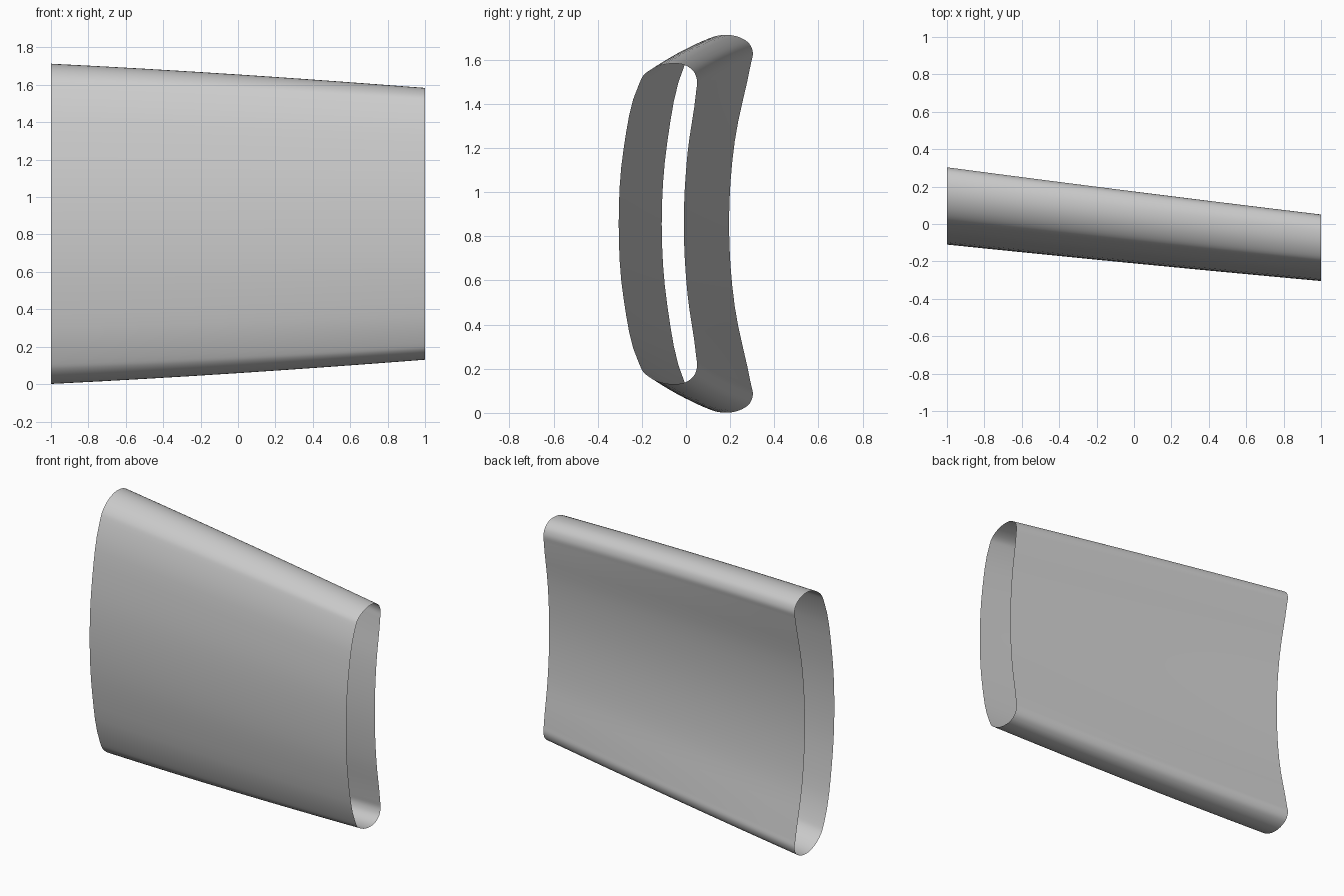
import bpy, bmesh
from mathutils import Vector

if "Cube" in bpy.data.objects:
    bpy.data.objects.remove(bpy.data.objects["Cube"])

MID_Z = 0.857
STEPS = 8      # rings along the length
SUB = 4        # curve samples per profile span

# Upper half profiles (y, height above mid), from front wall over the rim to back wall
wide_end = [(-0.11, 0), (-0.084, 0.375), (-0.004, 0.725), (0.02, 0.775), (0.08, 0.828),
            (0.17, 0.856), (0.25, 0.842), (0.288, 0.815), (0.303, 0.775), (0.295, 0.73),
            (0.221, 0.375), (0.195, 0)]
narrow_end = [(-0.305, 0), (-0.282, 0.345), (-0.212, 0.635), (-0.193, 0.672), (-0.145, 0.706),
              (-0.07, 0.726), (0.0, 0.717), (0.035, 0.69), (0.05, 0.65), (0.046, 0.60),
              (0.007, 0.32), (-0.01, 0)]


def closed_profile(half):
    """Mirror the half profile and smooth it with a Catmull-Rom curve."""
    pts = [Vector(p) for p in half]
    pts += [Vector((p.x, -p.y)) for p in reversed(pts[1:-1])]
    n, out = len(pts), []
    for i in range(n):
        a, b, c, d = (pts[(i + k) % n] for k in (-1, 0, 1, 2))
        # chord-limited tangents keep the tight corners clean
        l0, l1, l2 = (b - a).length, (c - b).length, (d - c).length
        m1 = ((b - a) / l0 * l1 + (c - b) / l1 * l0) / (l0 + l1) * l1
        m2 = ((c - b) / l1 * l2 + (d - c) / l2 * l1) / (l1 + l2) * l1
        for k in range(SUB):
            t = k / SUB
            out.append(b * (2*t**3 - 3*t**2 + 1) + m1 * (t**3 - 2*t**2 + t)
                       + c * (3*t**2 - 2*t**3) + m2 * (t**3 - t**2))
    return out


# Open-ended curved sleeve lofted between the two profiles
A, B = closed_profile(wide_end), closed_profile(narrow_end)
bm = bmesh.new()
rings = []
for s in range(STEPS + 1):
    t = s / STEPS
    bulge = 4 * t * (1 - t)
    ring = []
    for a, b in zip(A, B):
        p = a.lerp(b, t)
        ring.append(bm.verts.new((2 * t - 1, p.x - 0.003 * bulge,
                                  MID_Z + p.y * (1 + 0.009 * bulge))))
    rings.append(ring)
n = len(A)
for r0, r1 in zip(rings, rings[1:]):
    for i in range(n):
        j = (i + 1) % n
        bm.faces.new((r0[i], r0[j], r1[j], r1[i]))
bmesh.ops.recalc_face_normals(bm, faces=bm.faces)
mesh = bpy.data.meshes.new("curved_sleeve")
bm.to_mesh(mesh)
bm.free()
obj = bpy.data.objects.new("curved_sleeve", mesh)
bpy.context.collection.objects.link(obj)
for poly in mesh.polygons:
    poly.use_smooth = True
